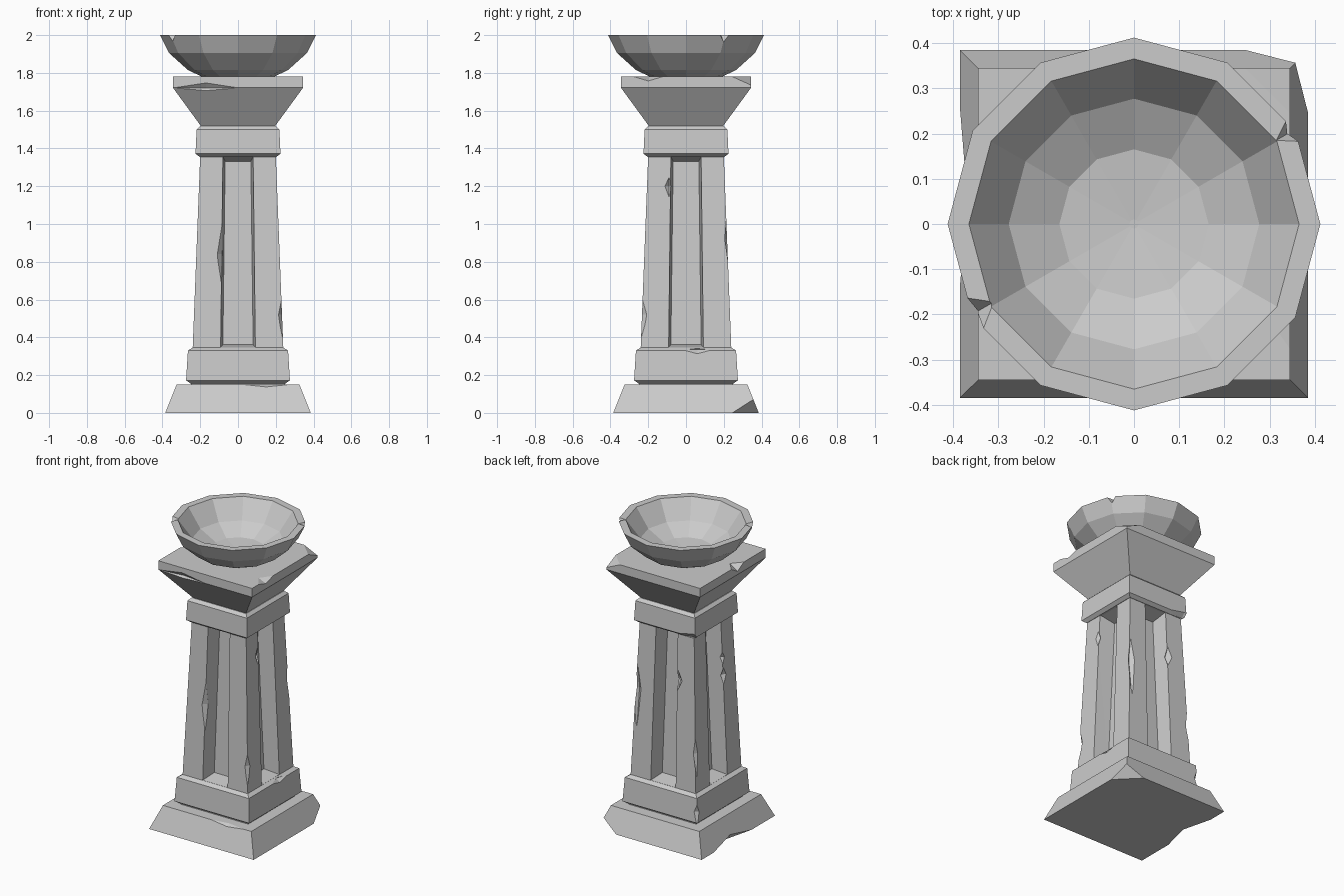
import bpy, bmesh
from math import cos, sin, pi, sqrt, radians
from mathutils import Vector, Matrix

if "Cube" in bpy.data.objects:
    bpy.data.objects.remove(bpy.data.objects["Cube"])

stone = bpy.data.materials.new("grey stone")
stone.use_nodes = True
GREY = (0.6, 0.6, 0.6, 1)
stone.diffuse_color = GREY
stone.node_tree.nodes["Principled BSDF"].inputs["Base Color"].default_value = GREY


def add_object(name, bm):
    bmesh.ops.recalc_face_normals(bm, faces=bm.faces)
    mesh = bpy.data.meshes.new(name)
    bm.to_mesh(mesh)
    bm.free()
    mesh.materials.append(stone)
    obj = bpy.data.objects.new(name, mesh)
    bpy.context.collection.objects.link(obj)
    return obj


def loft(name, profile, sides):
    """Stack regular rings of (radius, height) and cap both ends."""
    bm = bmesh.new()
    rings = []
    for r, z in profile:
        turn = pi / 4 if sides == 4 else 0
        r = r * sqrt(2) if sides == 4 else r
        rings.append([bm.verts.new((r * cos(turn + 2 * pi * i / sides),
                                    r * sin(turn + 2 * pi * i / sides), z))
                      for i in range(sides)])
    for a, b in zip(rings, rings[1:]):
        for i in range(sides):
            j = (i + 1) % sides
            bm.faces.new((a[i], a[j], b[j], b[i]))
    bm.faces.new(rings[0])
    bm.faces.new(rings[-1])
    return add_object(name, bm)


def carve(obj, points):
    """Cut the convex hull of the points out of the object."""
    bm = bmesh.new()
    for p in points:
        bm.verts.new(p)
    bmesh.ops.convex_hull(bm, input=bm.verts)
    cutter = add_object("cutter", bm)
    cutter.hide_render = True
    mod = obj.modifiers.new("carve", "BOOLEAN")
    mod.operation, mod.solver, mod.object = "DIFFERENCE", "EXACT", cutter
    bpy.context.view_layer.update()
    graph = bpy.context.evaluated_depsgraph_get()
    result = bpy.data.meshes.new_from_object(obj.evaluated_get(graph))
    obj.modifiers.clear()
    result.materials.clear()
    result.materials.append(stone)
    obj.data = result
    bpy.data.objects.remove(cutter)


def chip(obj, centre, size, turn=0):
    """Knock a diamond-shaped flake off the object."""
    rot = Matrix.Rotation(radians(turn), 3, "Z")
    points = []
    for axis in range(3):
        for sign in (-1, 1):
            p = Vector()
            p[axis] = sign * size[axis]
            points.append(Vector(centre) + rot @ p)
    carve(obj, points)


# Stepped base
base = loft("base", [(.385, 0), (.325, .15)], 4)
chip(base, (.385, .385, 0), (.14, .14, .12))
chip(base, (-.385, .06, 0), (.05, .2, .06))
chip(base, (.15, -.335, .15), (.18, .03, .015))

plinth = loft("plinth", [(.25, .145), (.25, .155), (.275, .172), (.265, .33), (.24, .346)], 4)
chip(plinth, (.27, .06, .335), (.03, .1, .025))
chip(plinth, (-.275, .275, .24), (.03, .03, .09))

# Tapered shaft with a deep tapered panel on each side
shaft = loft("shaft", [(.24, .34), (.2, 1.365)], 4)
face = [Vector((s * w, y, z)) for s in (-1, 1) for w, y, z in ((.092, -.24, .347), (.08, -.2, 1.358))]
back = [Vector((s * w, y, z)) for s in (-1, 1) for w, y, z in ((.08, -.135, .362), (.068, -.095, 1.33))]
front = [f + (f - b) * .3 for f, b in zip(face, back)]
for quarter in range(4):
    rot = Matrix.Rotation(quarter * pi / 2, 3, "Z")
    carve(shaft, [rot @ p for p in front + back])

# Worn shaft edges
for centre, size in (
    ((-.085, -.222, .84), (.026, .03, .2)),
    ((.235, -.235, .52), (.022, .03, .13)),
    ((-.09, .212, 1.05), (.03, .03, .07)),
    ((.205, .225, .92), (.035, .03, .27)),
    ((.21, -.09, 1.2), (.025, .025, .06)),
    ((-.235, .225, .6), (.025, .025, .16)),
    ((-.215, -.09, 1.0), (.025, .025, .06)),
    ((-.215, -.085, 1.12), (.025, .025, .05)),
):
    chip(shaft, centre, size)

# Collar above the shaft
collar = loft("collar", [(.203, 1.355), (.225, 1.372), (.219, 1.5), (.2, 1.518)], 4)
chip(collar, (-.21, .225, 1.36), (.16, .03, .035))

# Flared capital
capital = loft("capital", [(.19, 1.51), (.345, 1.722), (.345, 1.78)], 4)
chip(capital, (.345, .345, 1.78), (.1, .1, .045))
chip(capital, (-.17, -.352, 1.72), (.23, .03, .035))
chip(capital, (.35, -.2, 1.785), (.07, .1, .03))
chip(capital, (-.35, -.05, 1.785), (.07, .08, .045))

# Faceted bowl with a broken rim
bowl = loft("bowl", [(.18, 1.775), (.265, 1.815), (.365, 1.905), (.412, 2), (.365, 2),
                     (.277, 1.88), (.165, 1.82), (.01, 1.805)], 12)
chip(bowl, (.375, .22, 2), (.07, .045, .09), 30)
chip(bowl, (-.375, -.21, 2), (.075, .06, .06), 30)
